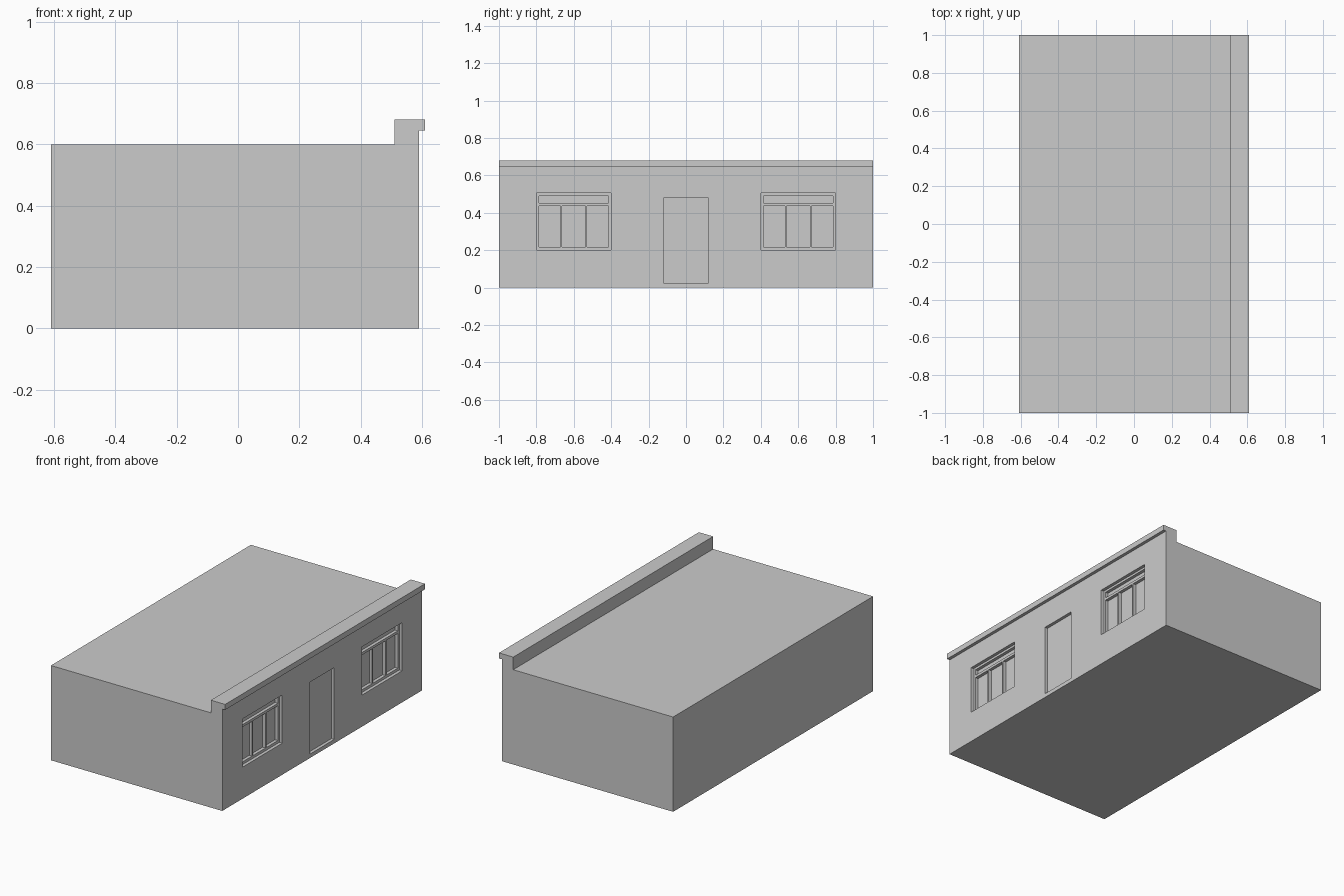
import bpy, bmesh

if "Cube" in bpy.data.objects:
    bpy.data.objects.remove(bpy.data.objects["Cube"])

FACE_X = 0.59      # plane of the street wall
RECESS = 0.02      # depth of one step back from the wall


def box(name, lo, hi):
    bm = bmesh.new()
    bmesh.ops.create_cube(bm, size=1)
    for v in bm.verts:
        v.co = [lo[i] + (v.co[i] + 0.5) * (hi[i] - lo[i]) for i in range(3)]
    me = bpy.data.meshes.new(name)
    bm.to_mesh(me)
    bm.free()
    ob = bpy.data.objects.new(name, me)
    bpy.context.collection.objects.link(ob)
    return ob


def prism_y(name, profile, y0, y1):
    bm = bmesh.new()
    face = bm.faces.new([bm.verts.new((x, y0, z)) for x, z in profile])
    ext = bmesh.ops.extrude_face_region(bm, geom=[face], use_keep_orig=True)
    moved = [g for g in ext["geom"] if isinstance(g, bmesh.types.BMVert)]
    bmesh.ops.translate(bm, verts=moved, vec=(0, y1 - y0, 0))
    bmesh.ops.recalc_face_normals(bm, faces=bm.faces)
    me = bpy.data.meshes.new(name)
    bm.to_mesh(me)
    bm.free()
    ob = bpy.data.objects.new(name, me)
    bpy.context.collection.objects.link(ob)
    return ob


def cut(target, cutters):
    # carve the cutters out of the target, then remove them
    for c in cutters:
        mod = target.modifiers.new("cut", 'BOOLEAN')
        mod.operation = 'DIFFERENCE'
        mod.solver = 'EXACT'
        mod.object = c
        c.hide_render = True
    dg = bpy.context.evaluated_depsgraph_get()
    me = bpy.data.meshes.new_from_object(target.evaluated_get(dg))
    target.modifiers.clear()
    target.data = me
    for c in cutters:
        bpy.data.objects.remove(c)


# Building body with parapet and overhanging coping
body = prism_y("building_body", [
    (-0.61, 0), (FACE_X, 0), (FACE_X, 0.645), (0.61, 0.645),
    (0.61, 0.68), (0.51, 0.68), (0.51, 0.60), (-0.61, 0.60)], -1, 1)

# Door and window openings
WIN_LO, WIN_HI, HALF = 0.20, 0.505, 0.20
cutters = [box("door_cutter", (FACE_X - RECESS, -0.12, 0.025), (0.7, 0.12, 0.48))]
for c in (-0.6, 0.6):
    cutters.append(box("window_cutter", (FACE_X - 2 * RECESS, c - HALF, WIN_LO),
                       (0.7, c + HALF, WIN_HI)))
cut(body, cutters)

# Window frames: a plate with one transom light above three panes
for label, c in (("left", -0.6), ("right", 0.6)):
    frame = box(label + "_window_frame",
                (FACE_X - 2 * RECESS - 0.004, c - HALF, WIN_LO),
                (FACE_X - RECESS, c + HALF, WIN_HI))
    panes = [(-0.185, 0.185, 0.453, 0.491)]
    panes += [(a, b, 0.217, 0.437) for a, b in
              ((-0.185, -0.072), (-0.062, 0.062), (0.072, 0.185))]
    cut(frame, [box("pane_cutter", (0.5, c + a, lo), (0.7, c + b, hi))
                for a, b, lo, hi in panes])
